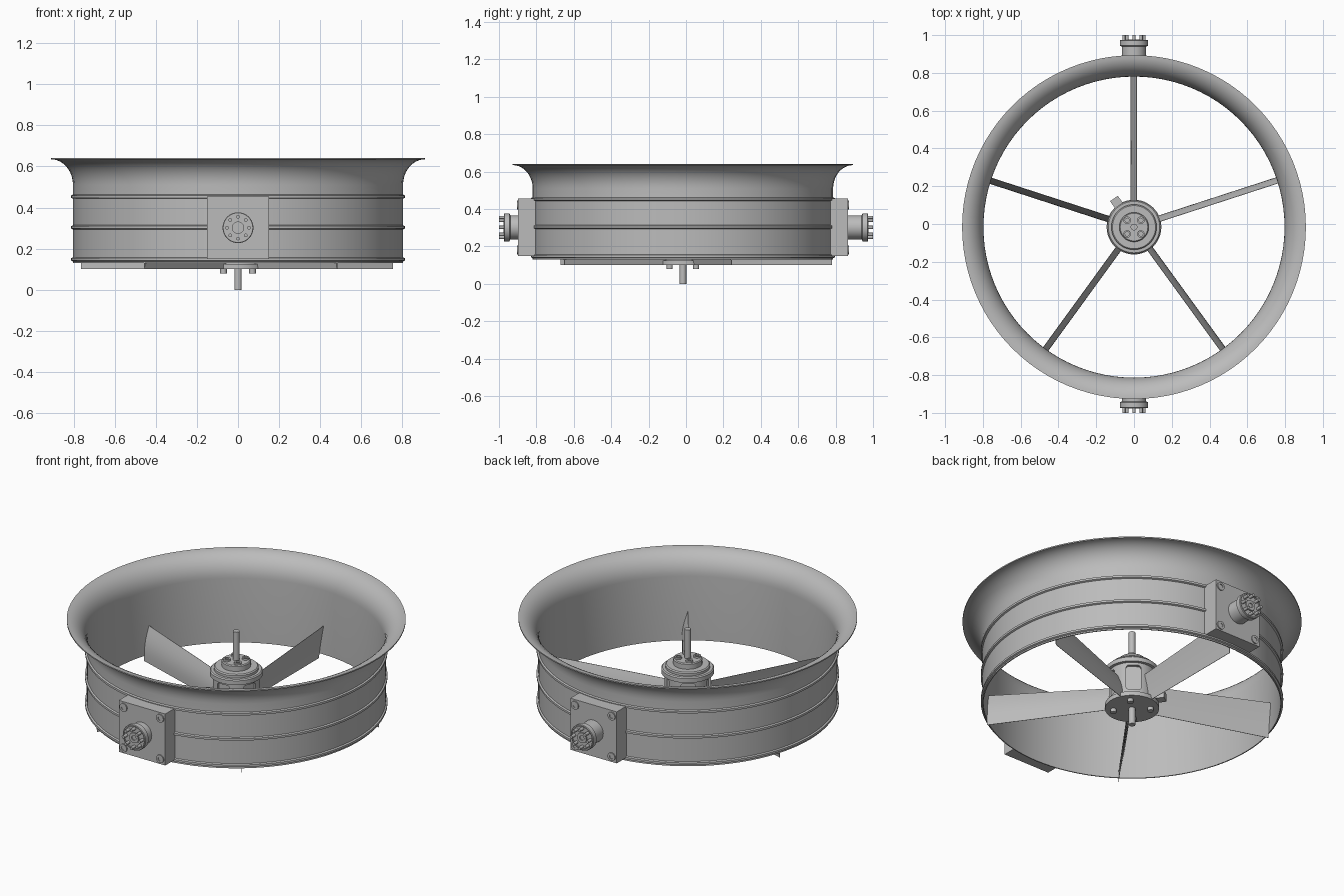
import bpy, bmesh, math
from mathutils import Matrix, Vector

if "Cube" in bpy.data.objects:
    bpy.data.objects.remove(bpy.data.objects["Cube"], do_unlink=True)

CY = -0.0165          # duct axis lies slightly towards the front
WALL = 0.803          # outer radius of the duct
AXIS = Matrix.Translation((0, CY, 0))

grey = bpy.data.materials.new("metal grey")
grey.use_nodes = True
grey.diffuse_color = (0.5, 0.5, 0.5, 1)
grey.node_tree.nodes["Principled BSDF"].inputs["Base Color"].default_value = (0.5, 0.5, 0.5, 1)


def finish(name, bm, matrix=AXIS, smooth=True):
    bmesh.ops.recalc_face_normals(bm, faces=bm.faces)
    mesh = bpy.data.meshes.new(name)
    bm.to_mesh(mesh)
    bm.free()
    mesh.transform(matrix)
    mesh.materials.append(grey)
    ob = bpy.data.objects.new(name, mesh)
    bpy.context.collection.objects.link(ob)
    if smooth:
        bpy.ops.object.select_all(action='DESELECT')
        ob.select_set(True)
        bpy.context.view_layer.objects.active = ob
        bpy.ops.object.shade_smooth_by_angle(angle=math.radians(35))
    return ob


def lathe(name, profile, steps=48, matrix=AXIS, closed=False):
    bm = bmesh.new()
    vs = [bm.verts.new((r, 0, z)) for r, z in profile]
    edges = [bm.edges.new(p) for p in zip(vs, vs[1:])]
    if closed:
        edges.append(bm.edges.new((vs[-1], vs[0])))
    bmesh.ops.spin(bm, geom=vs + edges, cent=(0, 0, 0), axis=(0, 0, 1),
                   angle=math.tau, steps=steps)
    bmesh.ops.remove_doubles(bm, verts=bm.verts, dist=1e-5)
    return finish(name, bm, matrix)


def rod(name, r, z0, z1, x=0, y=0, matrix=AXIS, steps=16):
    return lathe(name, [(0, z0), (r, z0), (r, z1), (0, z1)], steps,
                 matrix @ Matrix.Translation((x, y, 0)))


def box(name, lo, hi, matrix=AXIS):
    lo, hi = Vector(lo), Vector(hi)
    bm = bmesh.new()
    bmesh.ops.create_cube(bm, size=1, matrix=Matrix.Translation((lo + hi) / 2)
                          @ Matrix.Diagonal((*(hi - lo), 1)))
    return finish(name, bm, matrix, False)


def turn(degrees):
    return AXIS @ Matrix.Rotation(math.radians(degrees), 4, 'Z')


# Duct with bell mouth and three rolled ribs
outer = [(WALL, 0.13), (WALL, 0.135)]
for z in (0.148, 0.304, 0.453):
    outer += [(WALL, z - 0.01), (WALL + 0.009, z - 0.006),
              (WALL + 0.009, z + 0.006), (WALL, z + 0.01)]
outer.append((WALL, 0.51))
for i in range(1, 11):
    a = math.radians(9 * i)
    outer.append((0.91 - 0.107 * math.cos(a), 0.51 + 0.125 * math.sin(a)))
inner = [(0.91, 0.642)]
for i in range(10, -1, -1):
    a = math.radians(9 * i)
    inner.append((0.91 - 0.113 * math.cos(a), 0.51 + 0.132 * math.sin(a)))
inner.append((0.797, 0.13))
lathe("duct", outer + inner[1:], 96, closed=True)

# Hub: base disc, slotted motor body, cap and shaft
lathe("hub_base", [(0, 0.10), (0.145, 0.10), (0.145, 0.125), (0, 0.125)])
body = rod("motor_body", 0.125, 0.12, 0.325, steps=60)
lathe("motor_cap", [(0, 0.315), (0.142, 0.315), (0.142, 0.34), (0.136, 0.346), (0.12, 0.346),
                    (0.12, 0.36), (0.114, 0.366), (0.078, 0.366), (0.078, 0.395),
                    (0.073, 0.4), (0, 0.4)])
rod("shaft", 0.018, 0, 0.57, steps=20)

bm = bmesh.new()
for k in range(5):
    m = Matrix.Rotation(math.radians(54 + 72 * k), 4, 'Z') @ Matrix.Translation((0.125, 0, 0.225))
    made = bmesh.ops.create_cube(bm, size=1, matrix=m @ Matrix.Diagonal((0.04, 0.08, 0.15, 1)))
    along = m.to_3x3() @ Vector((1, 0, 0))
    corners = [e for e in {e for v in made['verts'] for e in v.link_edges}
               if abs((e.verts[0].co - e.verts[1].co).normalized().dot(along)) > 0.9]
    bmesh.ops.bevel(bm, geom=corners, offset=0.015, segments=4, affect='EDGES', profile=0.5)
cutter = finish("slot_cutter", bm, smooth=False)
cutter.hide_render = True
cutter.hide_viewport = True
cut = body.modifiers.new("slots", 'BOOLEAN')
cut.operation = 'DIFFERENCE'
cut.object = cutter
cut.solver = 'EXACT'

for k in range(4):
    a = math.radians(45 + 90 * k)
    c, s = math.cos(a), math.sin(a)
    rod("base_bolt", 0.016, 0.08, 0.105, 0.1 * c, 0.1 * s)
    lathe("cap_screw", [(0, 0.402), (0.011, 0.402), (0.011, 0.41), (0.02, 0.41), (0.02, 0.395)],
          16, AXIS @ Matrix.Translation((0.051 * c, 0.051 * s, 0)))
box("cable_outlet", (0.11, -0.025, 0.13), (0.185, 0.025, 0.175), turn(125))


# Five steep, slightly cambered blades
def blade(angle):
    bm = bmesh.new()
    n = 8
    rings = []
    for r, top in ((0.11, 0.25), (0.797, 0.30)):
        ring = []
        for side in (1, -1):
            for i in range(n + 1):
                t = i / n if side > 0 else 1 - i / n
                lean = 0.017 - 0.032 * t
                camber = 0.007 * math.sin(math.pi * t)
                thick = side * (0.001 + 0.004 * math.sin(math.pi * t))
                y = lean + camber + thick
                ring.append(bm.verts.new((math.sqrt(r * r - y * y), y, 0.1 + (top - 0.1) * t)))
        rings.append(ring)
    count = len(rings[0])
    for i in range(count):
        j = (i + 1) % count
        bm.faces.new((rings[0][i], rings[0][j], rings[1][j], rings[1][i]))
    for ring in rings:
        bm.faces.new(ring)
    finish("fan_blade", bm, turn(angle))


for k in range(5):
    blade(18 + 72 * k)


# Terminal box with curved back, corner bolts and round connector
def terminal(angle, length):
    base = turn(angle)
    face = 0.882
    bm = bmesh.new()
    n = 8
    rows = []
    for i in range(n + 1):
        x = -0.152 + 0.304 * i / n
        y = -math.sqrt((WALL - 0.002) ** 2 - x * x)
        rows.append([bm.verts.new(p) for p in ((x, -face, 0.15), (x, y, 0.15),
                                               (x, y, 0.455), (x, -face, 0.455))])
    for a, b in zip(rows, rows[1:]):
        for i in range(4):
            j = (i + 1) % 4
            bm.faces.new((a[i], a[j], b[j], b[i]))
    bm.faces.new(rows[0])
    bm.faces.new(rows[-1])
    finish("terminal_box", bm, base)

    # local z points outwards from the box face
    out = base @ Matrix.Translation((0, -face, 0.302)) @ Matrix.Rotation(math.pi / 2, 4, 'X')
    for x in (-0.12, 0.12):
        for y in (-0.12, 0.12):
            lathe("box_bolt", [(0, 0.002), (0.012, 0.002), (0.012, 0.006),
                               (0.024, 0.006), (0.024, -0.002)],
                  20, out @ Matrix.Translation((x, y, 0)))
    end = length
    lathe("connector_shell", [(0.064, -0.002), (0.064, end - 0.035), (0.075, end - 0.03),
                              (0.075, end - 0.003), (0.072, end), (0.066, end),
                              (0.066, end - 0.006), (0, end - 0.006)], 40, out)
    lathe("connector_core", [(0.03, end - 0.01), (0.03, end + 0.002), (0.014, end + 0.002),
                             (0.014, end - 0.004), (0, end - 0.004)], 24, out)
    for k in range(8):
        a = math.tau * k / 8
        rod("connector_pin", 0.009, end - 0.01, end + 0.026,
            0.053 * math.cos(a), 0.053 * math.sin(a), out, 12)


terminal(0, 0.0755)
terminal(180, 0.1085)
